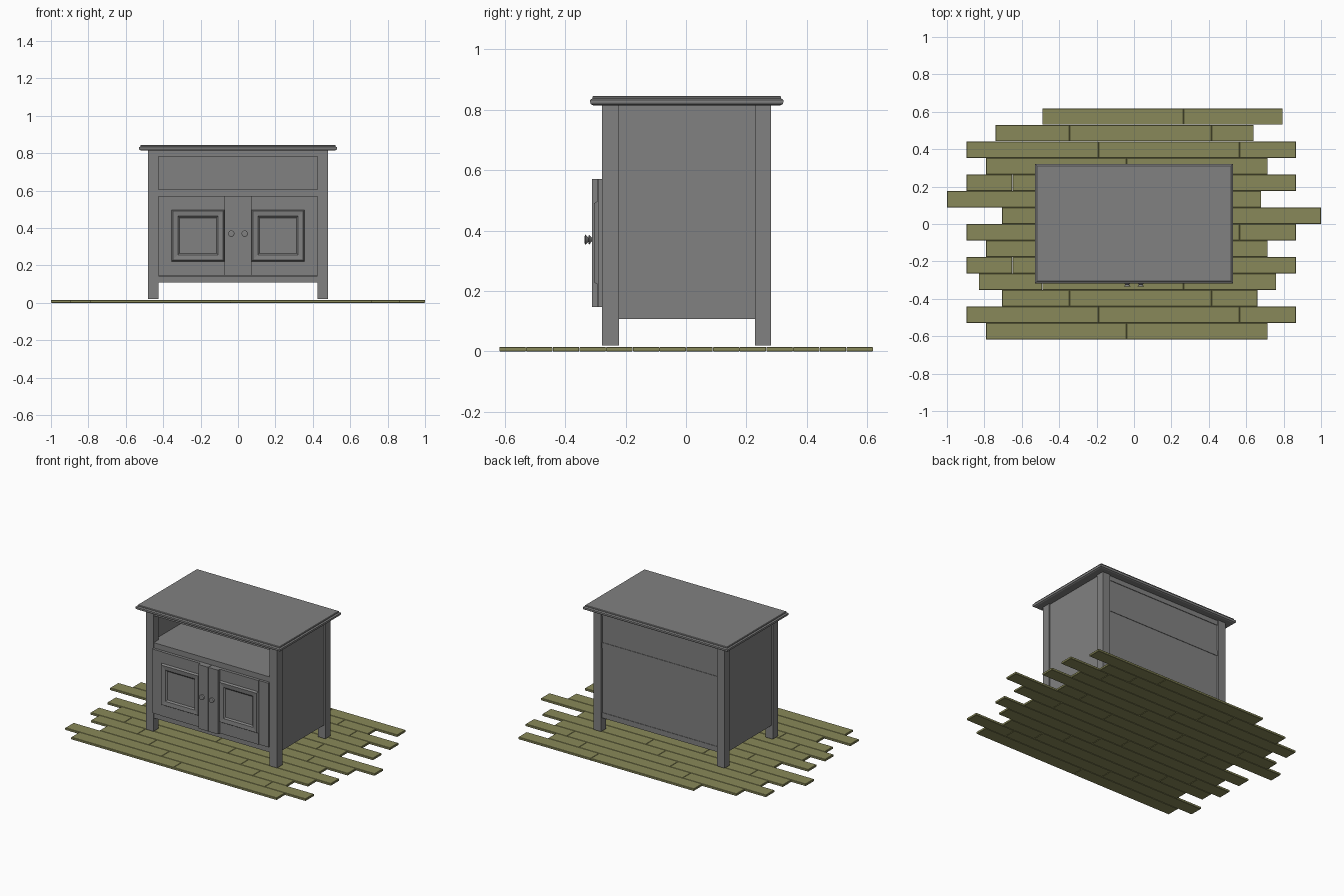
import bpy, bmesh, math

if "Cube" in bpy.data.objects:
    bpy.data.objects.remove(bpy.data.objects["Cube"])


def material(name, rgb):
    m = bpy.data.materials.new(name)
    m.diffuse_color = (*rgb, 1)
    m.use_nodes = True
    m.node_tree.nodes["Principled BSDF"].inputs["Base Color"].default_value = m.diffuse_color
    return m


wood = material("floor_wood", (0.25, 0.25, 0.10))
paint = material("dark_grey_paint", (0.22, 0.22, 0.22))


def finish(name, bm, mat=paint):
    bmesh.ops.recalc_face_normals(bm, faces=bm.faces)
    me = bpy.data.meshes.new(name)
    bm.to_mesh(me)
    bm.free()
    ob = bpy.data.objects.new(name, me)
    bpy.context.collection.objects.link(ob)
    me.materials.append(mat)
    return ob


def box(name, x, y, z):
    """Box from (min, max) pairs."""
    bm = bmesh.new()
    bmesh.ops.create_cube(bm, size=1)
    for v in bm.verts:
        v.co = [(a + b) / 2 + c * (b - a) for (a, b), c in zip((x, y, z), v.co)]
    return finish(name, bm)


def skin(bm, rings):
    """Join equal rings of vertices and cap both ends."""
    n = len(rings[0])
    for r, s in zip(rings, rings[1:]):
        for k in range(n):
            bm.faces.new((r[k], r[(k + 1) % n], s[(k + 1) % n], s[k]))
    bm.faces.new(rings[0])
    bm.faces.new(rings[-1])


def stepped_slab(name, u, v, steps, place=lambda u, v, h: (u, v, h), mat=paint):
    """Stack of rectangles: each step is (inset, height); place maps u, v, h to xyz."""
    bm = bmesh.new()
    rings = []
    for i, h in steps:
        u0, u1, v0, v1 = u[0] + i, u[1] - i, v[0] + i, v[1] - i
        rings.append([bm.verts.new(place(a, b, h))
                      for a, b in ((u0, v0), (u1, v0), (u1, v1), (u0, v1))])
    skin(bm, rings)
    return finish(name, bm, mat)


def lathe(name, profile, x, z, n=16):
    """Spin (radius, y) points around an axis along y."""
    bm = bmesh.new()
    skin(bm, [[bm.verts.new((x + r * math.cos(2 * math.pi * k / n), y,
                             z + r * math.sin(2 * math.pi * k / n))) for k in range(n)]
              for r, y in profile])
    return finish(name, bm)


# Floor planks: end and joint positions of each row, back to front
a = (-0.895, -0.19, 0.565, 0.865)
b = (-0.79, -0.04, 0.715)
c = (-0.895, -0.65, 0.11, 0.865)
rows = [(-0.49, 0.265, 0.795), (-0.74, -0.345, 0.415, 0.64), a, b, c,
        (-1.0, -0.245, 0.51, 0.68), (-0.705, -0.51, 0.245, 1.0), a, b, c,
        (-0.83, -0.49, 0.265, 0.76), (-0.705, -0.345, 0.415, 0.66), a, b]
pitch = 1.236 / len(rows)
for i, row in enumerate(rows):
    y1 = 0.618 - i * pitch
    for j, (x0, x1) in enumerate(zip(row, row[1:])):
        stepped_slab(f"floor_plank_{i + 1}_{j + 1}", (x0, x1 - 0.001 * (j < len(row) - 2)),
                     (y1 - pitch + 0.001, y1),
                     [(0.002, 0), (0, 0.002), (0, 0.013), (0.002, 0.015)], mat=wood)

# Tabletop with moulded edge
stepped_slab("tabletop", (-0.529, 0.529), (-0.317, 0.322),
             [(0.010, 0.814), (0.002, 0.818), (0, 0.824), (0, 0.832),
              (0.008, 0.837), (0.008, 0.842), (0.011, 0.845)])

# Legs, side panels, doors and knobs, one of each per side
for s, side in ((-1, "left"), (1, "right")):
    def sx(p, q):
        return tuple(sorted((s * p, s * q)))

    for part, y in (("front", (-0.277, -0.222)), ("back", (0.228, 0.281))):
        box(f"{part}_{side}_leg", sx(0.425, 0.48), y, (0.02, 0.816))
    box(f"{side}_side_panel", sx(0.448, 0.47), (-0.223, 0.229), (0.108, 0.816))

    # Door frame: the inner stile stands proud of the rest
    back = -0.272
    box(f"{side}_door_outer_stile", sx(0.356, 0.425), (-0.289, back), (0.147, 0.571))
    box(f"{side}_door_inner_stile", sx(0.001, 0.072), (-0.311, back), (0.147, 0.571))
    box(f"{side}_door_top_rail", sx(0.072, 0.355), (-0.292, back), (0.497, 0.571))
    box(f"{side}_door_bottom_rail", sx(0.072, 0.355), (-0.292, back), (0.147, 0.222))
    # Moulded door panel
    stepped_slab(f"{side}_door_panel", sx(0.072, 0.355), (0.222, 0.497),
                 [(0, back), (0, -0.293), (0.007, -0.304), (0.034, -0.301),
                  (0.043, -0.293)],
                 lambda u, v, h: (u, h, v))
    # Double-flared knob
    lathe(f"{side}_knob", [(0.006, -0.305), (0.006, -0.311), (0.017, -0.321),
                           (0.007, -0.323), (0.017, -0.333), (0.012, -0.335)],
          s * 0.036, 0.37)

# Carcass boards between the legs
span = (-0.426, 0.426)
box("back_panel", span, (0.245, 0.268), (0.108, 0.816))
box("back_top_rail", span, (0.25, 0.272), (0.783, 0.816))
box("front_top_rail", span, (-0.270, -0.245), (0.783, 0.816))
for name, z in (("middle_shelf", (0.572, 0.607)), ("bottom_shelf", (0.108, 0.143))):
    box(name, span, (-0.274, 0.271), z)
    # wider part of the shelf, reaching the side panels behind the legs
    box(name + "_core", (-0.45, 0.45), (-0.222, 0.228), (z[0] + 0.001, z[1] - 0.001))
